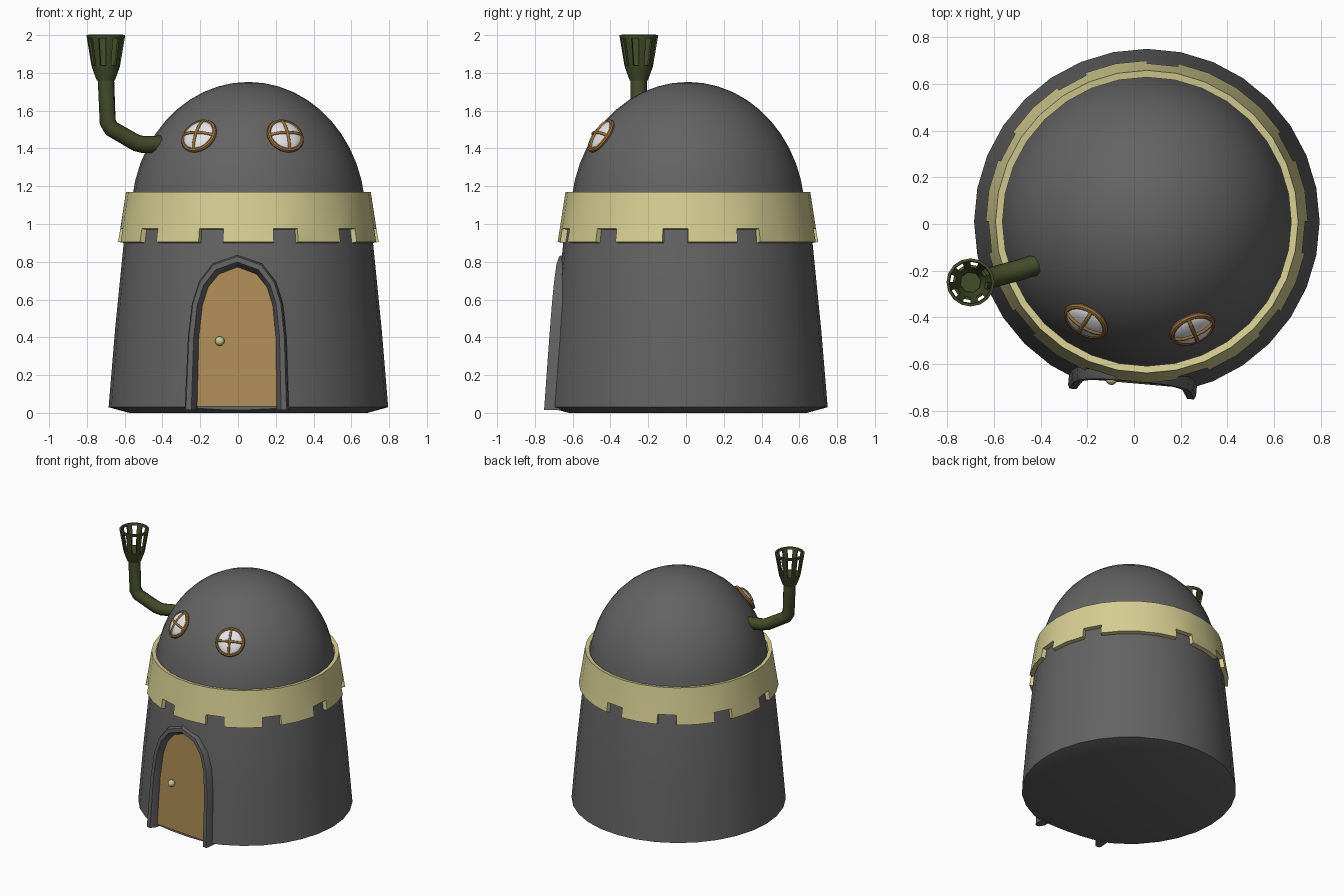
import bpy, bmesh
from math import sin, cos, pi, radians, sqrt
from mathutils import Matrix, Vector

if "Cube" in bpy.data.objects:
    bpy.data.objects.remove(bpy.data.objects["Cube"])

CENTRE = Vector((0.055, 0.01, 0))


def material(name, rgb):
    m = bpy.data.materials.new(name)
    m.use_nodes = True
    m.diffuse_color = (*rgb, 1)
    m.node_tree.nodes["Principled BSDF"].inputs["Base Color"].default_value = (*rgb, 1)
    return m


STONE = material("grey stone", (0.125, 0.125, 0.125))
SAND = material("pale sand", (0.68, 0.62, 0.29))
WOOD = material("door wood", (0.42, 0.26, 0.09))
TRIM = material("window wood", (0.34, 0.17, 0.045))
GLASS = material("white glass", (0.8, 0.8, 0.82))
OLIVE = material("dark olive", (0.058, 0.072, 0.023))
BRASS = material("knob brass", (0.6, 0.58, 0.28))


def finish(obj, name, mat, matrix=None, smooth=True):
    obj.name = name
    obj.data.materials.clear()
    obj.data.materials.append(mat)
    if matrix is not None:
        obj.matrix_world = matrix
    if smooth:
        bpy.ops.object.select_all(action='DESELECT')
        obj.select_set(True)
        bpy.context.view_layer.objects.active = obj
        bpy.ops.object.shade_smooth_by_angle(angle=radians(32))
    return obj


def from_bmesh(bm, name):
    me = bpy.data.meshes.new(name)
    bm.to_mesh(me)
    bm.free()
    obj = bpy.data.objects.new(name, me)
    bpy.context.collection.objects.link(obj)
    return obj


def apply_modifier(obj, kind, **settings):
    mod = obj.modifiers.new(kind.title(), kind)
    for key, value in settings.items():
        setattr(mod, key, value)
    bpy.context.view_layer.objects.active = obj
    bpy.ops.object.modifier_apply(modifier=mod.name)


def lathe(name, profile, segs, skip=lambda col, row: False):
    """Revolve (radius, z) pairs; column 0 starts at the front."""
    bm = bmesh.new()
    rings = [[bm.verts.new((r * sin(2 * pi * i / segs), -r * cos(2 * pi * i / segs), z))
              for i in range(segs)] for r, z in profile]
    for k in range(len(rings) - 1):
        for i in range(segs):
            if not skip(i, k):
                j = (i + 1) % segs
                bm.faces.new((rings[k][i], rings[k][j], rings[k + 1][j], rings[k + 1][i]))
    bmesh.ops.remove_doubles(bm, verts=bm.verts, dist=1e-5)
    bmesh.ops.delete(bm, geom=[v for v in bm.verts if not v.link_faces], context='VERTS')
    return from_bmesh(bm, name)


def bridge(name, loops, closed_section):
    """Skin a row of equal outlines, then cap what stays open."""
    bm = bmesh.new()
    rows = [[bm.verts.new(p) for p in loop] for loop in loops]
    n = len(rows[0])
    for k in range(len(rows) if closed_section else len(rows) - 1):
        a, b = rows[k], rows[(k + 1) % len(rows)]
        for i in range(n - 1 if closed_section else n):
            j = (i + 1) % n
            bm.faces.new((a[i], a[j], b[j], b[i]))
    if closed_section:
        bm.faces.new([r[0] for r in rows])
        bm.faces.new([r[-1] for r in rows])
    else:
        bm.faces.new(rows[0])
        bm.faces.new(rows[-1])
    bmesh.ops.recalc_face_normals(bm, faces=bm.faces)
    return from_bmesh(bm, name)


def tube(name, points, radius, mat, matrix=None):
    cu = bpy.data.curves.new(name, 'CURVE')
    cu.dimensions = '3D'
    cu.bevel_depth = radius
    cu.bevel_resolution = 2
    cu.use_fill_caps = True
    sp = cu.splines.new('POLY')
    sp.points.add(len(points) - 1)
    for p, co in zip(sp.points, points):
        p.co = (*co, 1)
    obj = bpy.data.objects.new(name, cu)
    bpy.context.collection.objects.link(obj)
    return finish(obj, name, mat, matrix, smooth=False)


# Tower wall running up into the dome
profile = [(0, 0), (0.63, 0), (0.74, 0.03), (0.705, 0.45), (0.66, 0.9)]
profile += [(0.62 * cos(t), 1.05 + 0.702 * sin(t)) for t in (pi / 2 * k / 12 for k in range(1, 12))]
tower = lathe("tower", profile + [(0, 1.752)], 32)
stand = Matrix.Translation(CENTRE)

# Doorway outlines: half arches mirrored to whole ones
DOOR = [(0.212, 0.035), (0.205, 0.4), (0.187, 0.57), (0.157, 0.665), (0.1, 0.735), (0, 0.772)]
RIM = [(0.275, 0.015), (0.26, 0.4), (0.24, 0.58), (0.203, 0.695), (0.13, 0.79), (0, 0.835)]


def arch(mix, offset, foot=None):
    half = [((1 - mix) * a + mix * c, (1 - mix) * b + mix * d)
            for (a, b), (c, d) in zip(DOOR, RIM)]
    if foot is not None:
        half[0] = (half[0][0], foot)
    whole = half + [(-x, z) for x, z in reversed(half[:-1])]
    return [(x, -(0.742 - 0.069 * z + offset), z) for x, z in whole]


facing = stand @ Matrix.Rotation(radians(-5), 4, 'Z')

# Doorway recess cut from the tower
cutter = bridge("doorway_cutter", [arch(0.2, -0.055, -0.05), arch(0.2, 0.2, -0.05)], False)
cutter.hide_render = True
cutter.matrix_world = facing
tower.matrix_world = stand
bpy.context.view_layer.update()
apply_modifier(tower, 'BOOLEAN', operation='DIFFERENCE', object=cutter, solver='EXACT')
bpy.data.objects.remove(cutter)
finish(tower, "tower", STONE, stand)

# Door, frame and knob
door = bridge("door", [arch(0.1, -0.06, 0.035), arch(0.1, -0.045, 0.035)], False)
finish(door, "door", WOOD, facing, smooth=False)
frame = bridge("door_frame", [arch(0, -0.075, 0.015), arch(0, -0.04, 0.015), arch(0.42, 0, 0.015),
                              arch(0.88, 0, 0.015), arch(1, -0.015), arch(1, -0.09)], True)
finish(frame, "door_frame", STONE, facing)
bpy.ops.mesh.primitive_uv_sphere_add(segments=16, ring_count=10, radius=0.025)
finish(bpy.context.object, "door_knob", BRASS,
       facing @ Matrix.Translation((-0.092, -0.685, 0.38)))

# Battlement band with a notch in every third column, one merlon double width
NOTCHES = {1, 4, 7, 10, 15, 18, 21, 24, 27, 30}
band = lathe("battlement_band", [(0.69, 0.905), (0.678, 0.975), (0.648, 1.17)], 32,
             lambda col, row: row == 0 and col in NOTCHES)
apply_modifier(band, 'SOLIDIFY', thickness=0.03, offset=-1)
finish(band, "battlement_band", SAND, stand)

# Round windows lying on the dome
for side, azimuth in (("right", -31.5), ("left", 23)):
    spot = (facing @ Matrix.Identity(4)).translation + Vector(
        (0.5 * sin(radians(azimuth)), -0.5 * cos(radians(azimuth)), 1.466))
    m = (Matrix.Translation(spot) @ Matrix.Rotation(radians(azimuth), 4, 'Z')
         @ Matrix.Rotation(radians(56), 4, 'X'))
    bpy.ops.mesh.primitive_torus_add(major_segments=28, minor_segments=8,
                                     major_radius=0.09, minor_radius=0.013)
    finish(bpy.context.object, side + "_window_rim", TRIM, m)
    bpy.ops.mesh.primitive_uv_sphere_add(segments=24, ring_count=12, radius=0.09)
    finish(bpy.context.object, side + "_window_glass", GLASS, m @ Matrix.Diagonal((1, 1, 0.36, 1)))
    for name, turn in (("crossbar", 0), ("upright", 90)):
        bow = [(0.09 * x / 6, 0, 0.034 * sqrt(1 - (x / 6) ** 2)) for x in range(-6, 7)]
        tube(f"{side}_window_{name}", bow, 0.008, TRIM,
             m @ Matrix.Rotation(radians(turn), 4, 'Z'))

# Bent chimney pipe with a slotted cup on top
tube("chimney_pipe", [(-0.36, -0.155, 1.425), (-0.5, -0.2, 1.42), (-0.54, -0.21, 1.43),
                      (-0.67, -0.245, 1.505), (-0.69, -0.25, 1.54), (-0.7, -0.25, 1.79)],
     0.045, OLIVE)
cup = lathe("chimney_cup", [(0, 1.76), (0.048, 1.76), (0.072, 1.825), (0.076, 1.84),
                            (0.1, 1.982), (0.103, 2.0)], 16,
            lambda col, row: row == 3 and col % 2 == 1)
apply_modifier(cup, 'SOLIDIFY', thickness=0.012, offset=-1)
finish(cup, "chimney_cup", OLIVE, Matrix.Translation((-0.7, -0.25, 0)))
